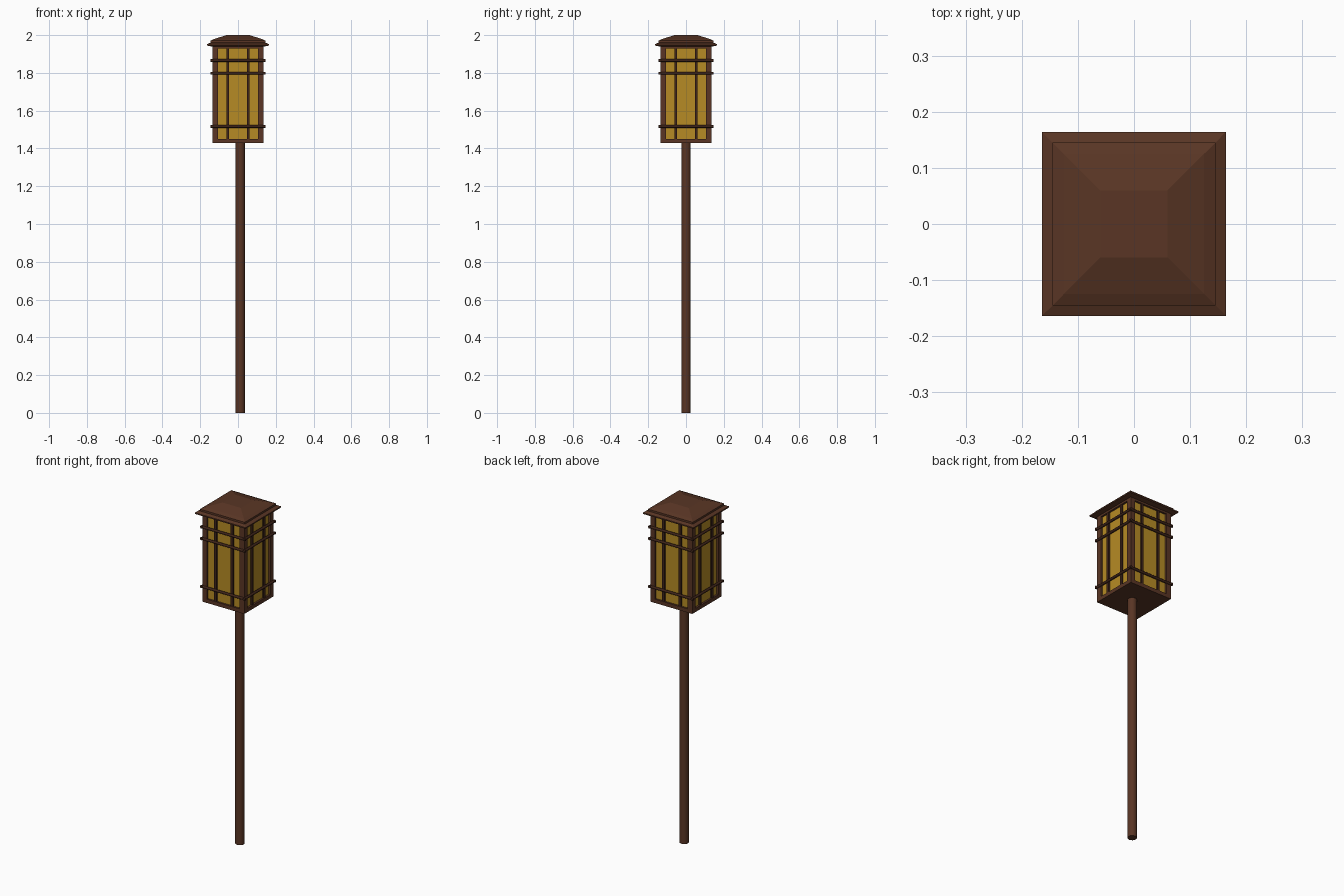
import bpy, bmesh, math
from mathutils import Matrix

if "Cube" in bpy.data.objects:
    bpy.data.objects.remove(bpy.data.objects["Cube"])


def material(name, rgb):
    m = bpy.data.materials.new(name)
    m.diffuse_color = (*rgb, 1)
    m.use_nodes = True
    m.node_tree.nodes["Principled BSDF"].inputs["Base Color"].default_value = m.diffuse_color
    return m


WOOD = material("brown_wood", (0.10, 0.036, 0.018))
DARK = material("dark_trim", (0.05, 0.018, 0.01))
GLASS = material("amber_glass", (0.47, 0.26, 0.018))


def finish(bm, name, mat):
    bmesh.ops.recalc_face_normals(bm, faces=bm.faces)
    me = bpy.data.meshes.new(name)
    bm.to_mesh(me)
    bm.free()
    me.materials.append(mat)
    ob = bpy.data.objects.new(name, me)
    bpy.context.collection.objects.link(ob)
    return ob


def box(name, centre, size, mat, turn=0):
    bm = bmesh.new()
    rot = Matrix.Rotation(turn, 4, 'Z')
    bmesh.ops.create_cube(bm, size=1, matrix=rot @ Matrix.Translation(centre) @ Matrix.Diagonal((*size, 1)))
    return finish(bm, name, mat)


def cylinder(name, radius, length, matrix, sides, mat):
    bm = bmesh.new()
    bmesh.ops.create_cone(bm, cap_ends=True, segments=sides, radius1=radius,
                          radius2=radius, depth=length, matrix=matrix)
    ob = finish(bm, name, mat)
    for p in ob.data.polygons:
        p.use_smooth = len(p.vertices) == 4
    return ob


# Post
cylinder("post", 0.025, 1.435, Matrix.Translation((0.012, 0, 0.7175)), 16, WOOD)

# Lantern base and top plate
box("base_plate", (0, 0, 1.439), (0.272, 0.272, 0.022), WOOD)
box("top_plate", (0, 0, 1.937), (0.272, 0.272, 0.016), WOOD)

# Corner posts
for sx in (-1, 1):
    for sy in (-1, 1):
        box("corner_post", (sx * 0.121, sy * 0.121, 1.69), (0.03, 0.03, 0.49), WOOD)

# Each side: glass pane, two upright bars, three round rails past the corners
for i in range(4):
    turn = i * math.pi / 2
    rot = Matrix.Rotation(turn, 4, 'Z')
    box("glass_pane", (0, -0.121, 1.69), (0.22, 0.008, 0.49), GLASS, turn)
    for x in (-0.054, 0.054):
        box("upright_bar", (x, -0.127, 1.69), (0.015, 0.014, 0.49), DARK, turn)
    for z in (1.517, 1.798, 1.866):
        cylinder("rail", 0.0075, 0.29, rot @ Matrix.Translation((0, -0.137, z))
                 @ Matrix.Rotation(math.pi / 2, 4, 'Y'), 8, DARK)

# Roof: stacked square rings, from the eave underside up to the flat top
bm = bmesh.new()
rings = []
for h, z in ((0.140, 1.940), (0.164, 1.945), (0.164, 1.952), (0.145, 1.960),
             (0.145, 1.971), (0.125, 1.980), (0.060, 2.0)):
    rings.append([bm.verts.new((x * h, y * h, z))
                  for x, y in ((-1, -1), (1, -1), (1, 1), (-1, 1))])
for a, b in zip(rings, rings[1:]):
    for j in range(4):
        k = (j + 1) % 4
        bm.faces.new((a[j], a[k], b[k], b[j]))
bm.faces.new(rings[0])
bm.faces.new(rings[-1])
finish(bm, "roof", WOOD)
